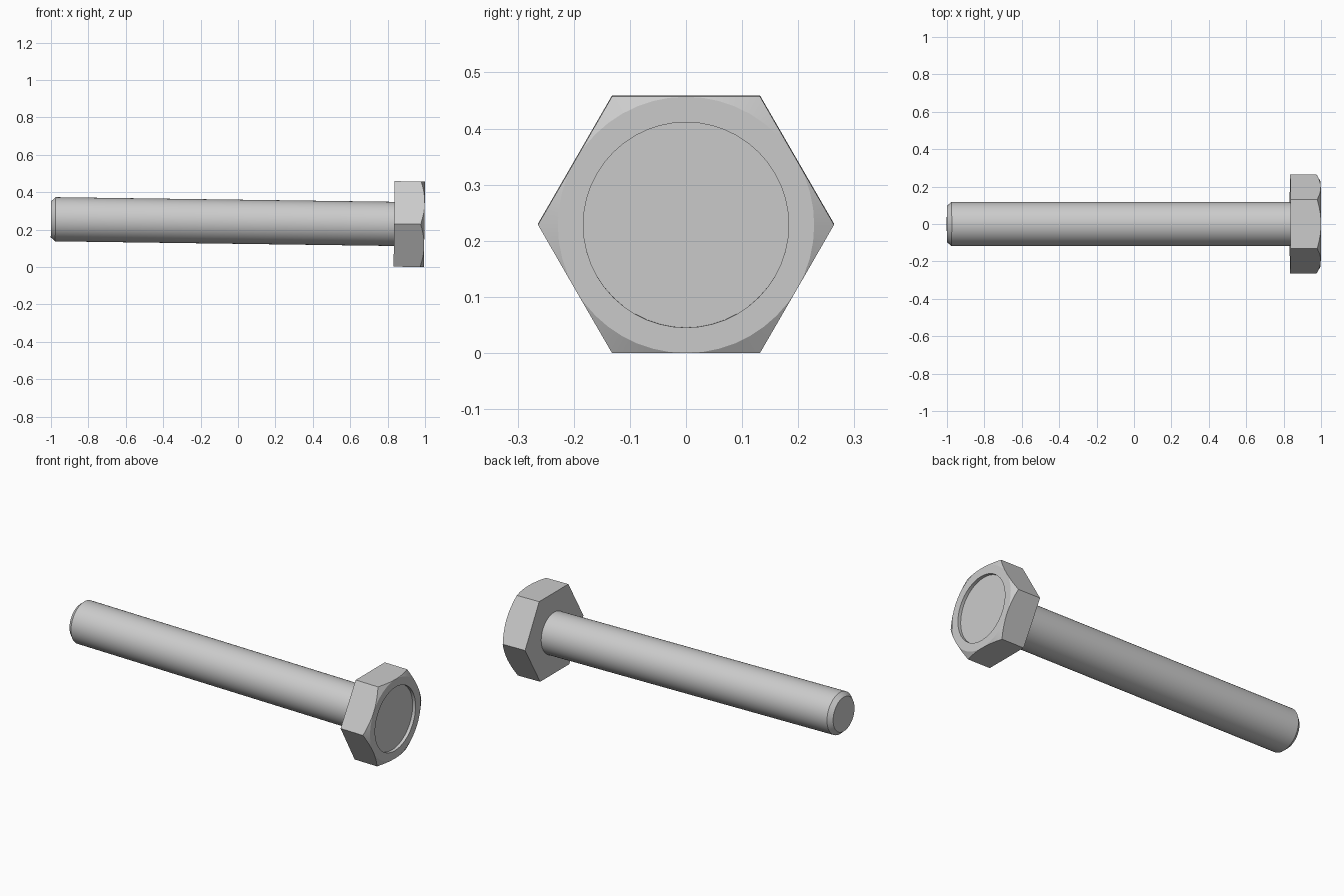
import bpy, bmesh, math
from mathutils import Matrix

if "Cube" in bpy.data.objects:
    bpy.data.objects.remove(bpy.data.objects["Cube"])

SIDES = 48
FLAT = 0.2285            # half distance across the flats
FRONT, BACK = 0.997, 0.835
TILT = Matrix.Translation((0, 0, 0.242)) @ Matrix.Rotation(0.0137, 4, 'Y')

steel = bpy.data.materials.new("steel grey")
steel.use_nodes = True
steel.diffuse_color = (0.6, 0.6, 0.6, 1)
steel.node_tree.nodes["Principled BSDF"].inputs["Base Color"].default_value = (0.6, 0.6, 0.6, 1)


def hex_radius(a):
    """Distance from the axis to the hexagon outline, flats on top and bottom."""
    return FLAT / math.cos((a % (math.pi / 3)) - math.pi / 6)


def loft(name, rings):
    """Skin a list of (x, radius) rings along x; both may depend on the angle."""
    bm = bmesh.new()
    loops = []
    for x, r in rings:
        loop = []
        for i in range(SIDES):
            a = 2 * math.pi * i / SIDES
            radius = r(a) if callable(r) else r
            pos = x(a) if callable(x) else x
            loop.append(bm.verts.new((pos, radius * math.cos(a), radius * math.sin(a))))
        loops.append(loop)
    for p, q in zip(loops, loops[1:]):
        for i in range(SIDES):
            j = (i + 1) % SIDES
            bm.faces.new((p[i], p[j], q[j], q[i]))
    bm.faces.new(loops[0])
    bm.faces.new(loops[-1])
    bmesh.ops.remove_doubles(bm, verts=bm.verts, dist=1e-5)
    bmesh.ops.recalc_face_normals(bm, faces=bm.faces)
    bm.transform(TILT)
    mesh = bpy.data.meshes.new(name)
    bm.to_mesh(mesh)
    bm.free()
    mesh.materials.append(steel)
    obj = bpy.data.objects.new(name, mesh)
    bpy.context.collection.objects.link(obj)
    bpy.ops.object.select_all(action='DESELECT')
    obj.select_set(True)
    bpy.context.view_layer.objects.active = obj
    bpy.ops.object.shade_smooth_by_angle(angle=math.radians(20))


# Hexagonal head: conical chamfer on the corners and a shallow round recess
loft("hex_head", [
    (BACK, hex_radius),
    (lambda a: FRONT - (hex_radius(a) - FLAT) * math.tan(math.pi / 6), hex_radius),
    (FRONT, FLAT),
    (FRONT, 0.183),
    (FRONT - 0.018, 0.183),
])

# Plain shank with a chamfered tip
loft("shank", [
    (-1.0, 0.097),
    (-0.976, 0.118),
    (BACK, 0.118),
])
